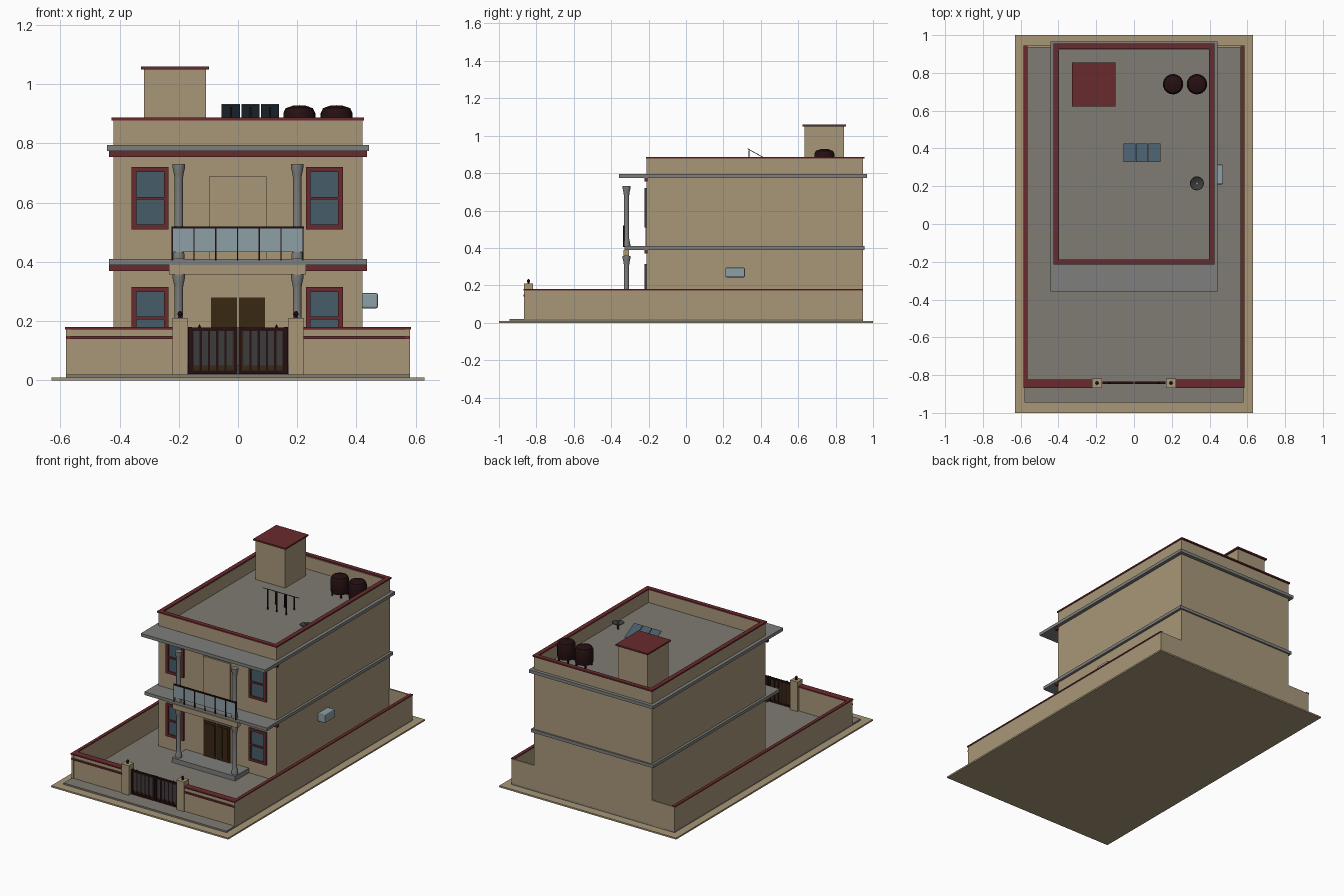
import bpy, bmesh
from math import pi, radians
from mathutils import Matrix, Vector

cube = bpy.data.objects.get("Cube")
if cube:
    bpy.data.objects.remove(cube, do_unlink=True)


def material(name, r, g, b):
    m = bpy.data.materials.new(name)
    m.use_nodes = True
    m.diffuse_color = (r, g, b, 1)
    m.node_tree.nodes["Principled BSDF"].inputs["Base Color"].default_value = (r, g, b, 1)
    return m


TAN = material("tan plaster", .39, .31, .19)
MAROON = material("maroon trim", .14, .023, .026)
PAVING = material("paving grey", .215, .2, .175)
CONCRETE = material("concrete grey", .21, .21, .205)
GLASS = material("window blue", .061, .107, .141)
PALE = material("pale glass", .27, .35, .38)
WOOD = material("dark wood", .04, .021, .006)
BLACK = material("dark iron", .018, .005, .006)
SLATE = material("slate grey", .048, .046, .046)


def finish(bm, name, mat):
    bmesh.ops.recalc_face_normals(bm, faces=bm.faces)
    mesh = bpy.data.meshes.new(name)
    bm.to_mesh(mesh)
    bm.free()
    mesh.materials.append(mat)
    ob = bpy.data.objects.new(name, mesh)
    bpy.context.collection.objects.link(ob)
    return ob


def box(name, mat, x, y, z):
    """Box from (min, max) pairs on each axis."""
    bm = bmesh.new()
    size = [b - a for a, b in (x, y, z)]
    mid = [(a + b) / 2 for a, b in (x, y, z)]
    bmesh.ops.create_cube(bm, size=1, matrix=Matrix.Translation(mid) @ Matrix.Diagonal((*size, 1)))
    return finish(bm, name, mat)


def span(s, a, b):
    """Range a..b on side s of the centre line."""
    return tuple(sorted((s * a, s * b)))


def ring(name, mat, x, y, z, t):
    """Four walls around a rectangle, built as a frame with a hole."""
    parts = [(x, (y[0], y[0] + t)), (x, (y[1] - t, y[1])),
             ((x[0], x[0] + t), (y[0] + t, y[1] - t)), ((x[1] - t, x[1]), (y[0] + t, y[1] - t))]
    for px, py in parts:
        box(name, mat, px, py, z)


def lathe(name, mat, profile, at, steps=20):
    """Turn a (radius, height) profile about a vertical axis."""
    bm = bmesh.new()
    vs = [bm.verts.new((r, 0, h)) for r, h in profile]
    es = [bm.edges.new(p) for p in zip(vs, vs[1:])]
    bmesh.ops.spin(bm, geom=vs + es, cent=(0, 0, 0), axis=(0, 0, 1), angle=2 * pi, steps=steps)
    bmesh.ops.remove_doubles(bm, verts=bm.verts, dist=1e-4)
    ob = finish(bm, name, mat)
    ob.location = at
    bpy.ops.object.select_all(action='DESELECT')
    ob.select_set(True)
    bpy.context.view_layer.objects.active = ob
    bpy.ops.object.shade_smooth_by_angle(angle=radians(35))
    return ob


# Plot and paving
box("plot_base", TAN, (-.63, .63), (-1, 1), (0, .01))
box("yard_paving", PAVING, (-.58, .58), (-.945, .945), (.01, .02))

# Compound wall
for s in (-1, 1):
    box("side_wall", TAN, span(s, .565, .58), (-.865, .945), (.01, .172))
    box("side_wall_cap", MAROON, span(s, .563, .584), (-.868, .945), (.172, .18))
    box("front_wall", TAN, span(s, .22, .565), (-.86, -.83), (.01, .172))
    box("front_wall_cap", MAROON, span(s, .22, .563), (-.867, -.824), (.172, .18))
    box("front_wall_stripe", MAROON, span(s, .22, .58), (-.868, -.86), (.14, .15))
    box("rear_wall", TAN, span(s, .42, .565), (.935, .945), (.01, .175))
    # Gate posts and finials
    box("gate_post", TAN, span(s, .17, .222), (-.867, -.817), (.01, .21))
    lathe("post_finial", BLACK, [(0, 0), (.007, 0), (.005, .006), (.009, .013), (.006, .021), (0, .025)],
          (s * .196, -.842, .21), 12)
    # Gate leaf
    box("gate_sheet", WOOD, span(s, .002, .168), (-.843, -.838), (.025, .168))
    for x in (.002, .156):
        box("gate_stile", BLACK, span(s, x, x + .012), (-.848, -.835), (.022, .18))
    for z in (.022, .166):
        box("gate_rail", BLACK, span(s, .002, .168), (-.848, -.835), (z, z + .012))
    for i in range(5):
        x = .018 + i * .028
        box("gate_slat", SLATE, span(s, x, x + .02), (-.846, -.841), (.05, .166))
        box("gate_bar", BLACK, span(s, x + .02, x + .028), (-.847, -.836), (.03, .176))
    lathe("gate_spike", BLACK, [(.005, 0), (.005, .004), (0, .014)], (s * .13, -.842, .176), 8)

# House body, roof and parapet
HX, HY = (-.42, .42), (-.21, .945)
box("house_body", TAN, HX, HY, (.01, .79))
ring("parapet", TAN, HX, HY, (.79, .878), .022)
ring("parapet_cap", MAROON, (-.427, .425), (-.215, .955), (.878, .887), .028)

# Floor slabs with trim bands
for z, front, back, w in ((.39, -.33, .955, .436), (.775, -.357, .967, .442)):
    box("floor_slab", CONCRETE, (-w, w), (front, back), (z, z + .02))
    box("trim_band", MAROON, (-.435, .435), (-.222, -.205), (z - .02, z))
box("roof_floor", PAVING, (-.398, .398), (-.188, .923), (.79, .797))
box("porch_beam", TAN, (-.233, .23), (-.335, -.305), (.358, .39))
box("porch_step", CONCRETE, (-.225, .225), (-.35, -.21), (.02, .05))


# Windows
def window(x, z):
    w, h, t = .125, .21, .016
    box("window_glass", GLASS, (x, x + w), (-.214, -.208), (z, z + h))
    for a in (x, x + w - t):
        box("window_jamb", MAROON, (a, a + t), (-.222, -.208), (z, z + h))
    for c, k in ((z, t), (z + h - t, t), (z + h / 2 - .005, .01)):
        box("window_rail", MAROON, (x + t, x + w - t), (-.221, -.208), (c, c + k))


for left in (-.359, .229):
    for sill in (.105, .51):
        window(left, sill)

# Doors
box("balcony_door", TAN, (-.098, .096), (-.217, -.208), (.41, .688))
box("front_door_frame", TAN, (-.1, .096), (-.215, -.208), (.05, .285))
for s in (-1, 1):
    box("front_door_leaf", WOOD, span(s, .003, .092), (-.219, -.21), (.05, .279))
    for i in range(2):
        x = .012 + i * .04
        box("front_door_panel", WOOD, span(s, x, x + .03), (-.223, -.218), (.065, .265))

# Columns on both floors
for s in (-1, 1):
    for base, h in ((.05, .308), (.41, .32)):
        lathe("column", CONCRETE,
              [(0, 0), (.02, 0), (.02, .012), (.016, .03), (.014, .04), (.014, h - .05),
               (.016, h - .035), (.021, h - .012), (.021, h), (0, h)], (s * .2, -.318, base))

# Balcony railing
box("balcony_glass", PALE, (-.22, .22), (-.335, -.331), (.434, .512))
box("balcony_top_rail", BLACK, (-.224, .222), (-.338, -.328), (.512, .52))
for i in range(7):
    x = -.222 + i * .0735
    box("balcony_post", BLACK, (x - .002, x + .002), (-.338, -.33), (.405, .515))

# Stair tower
box("stair_tower", TAN, (-.317, -.108), (.633, .845), (.79, 1.05))
box("stair_tower_cap", MAROON, (-.327, -.098), (.622, .856), (1.05, 1.06))

# Water tanks on legs
for x in (.207, .333):
    lathe("water_tank", BLACK, [(0, .022), (.052, .022), (.054, .03), (.054, .105), (.046, .122), (.02, .131), (0, .132)],
          (x, .74, .797), 24)
    for dx in (-.032, .032):
        for y in (.708, .772):
            box("tank_leg", BLACK, (x + dx - .004, x + dx + .004), (y - .004, y + .004), (.795, .822))

# Solar panels tilted to the rear
tilt = Matrix.Rotation(radians(-29), 4, 'X')
for i in range(3):
    x = -.024 + i * .066
    panel = box("solar_panel", GLASS, (-.031, .031), (-.056, .056), (-.002, .002))
    panel.matrix_world = Matrix.Translation((x, .377, .904)) @ tilt
    box("panel_front_leg", BLACK, (x - .003, x + .003), (.333, .339), (.795, .922))
    box("panel_rear_leg", BLACK, (x - .003, x + .003), (.414, .42), (.795, .88))

# Satellite dish
lathe("dish", SLATE, [(0, 0), (.02, .004), (.037, .015), (.035, .016), (.019, .007), (0, .004)], (.333, .215, .825))
lathe("dish_mast", SLATE, [(0, 0), (.005, 0), (.005, .03), (0, .03)], (.333, .215, .797), 8)
lathe("dish_feed", CONCRETE, [(.002, 0), (.002, .018), (.009, .018), (.009, .024), (0, .024)], (.333, .215, .828), 8)

# Air conditioner on the side wall
unit = box("air_conditioner", PALE, (.418, .472), (.21, .315), (.243, .295))
bevel = unit.modifiers.new("soft_edges", 'BEVEL')
bevel.width = .006
bevel.segments = 2
